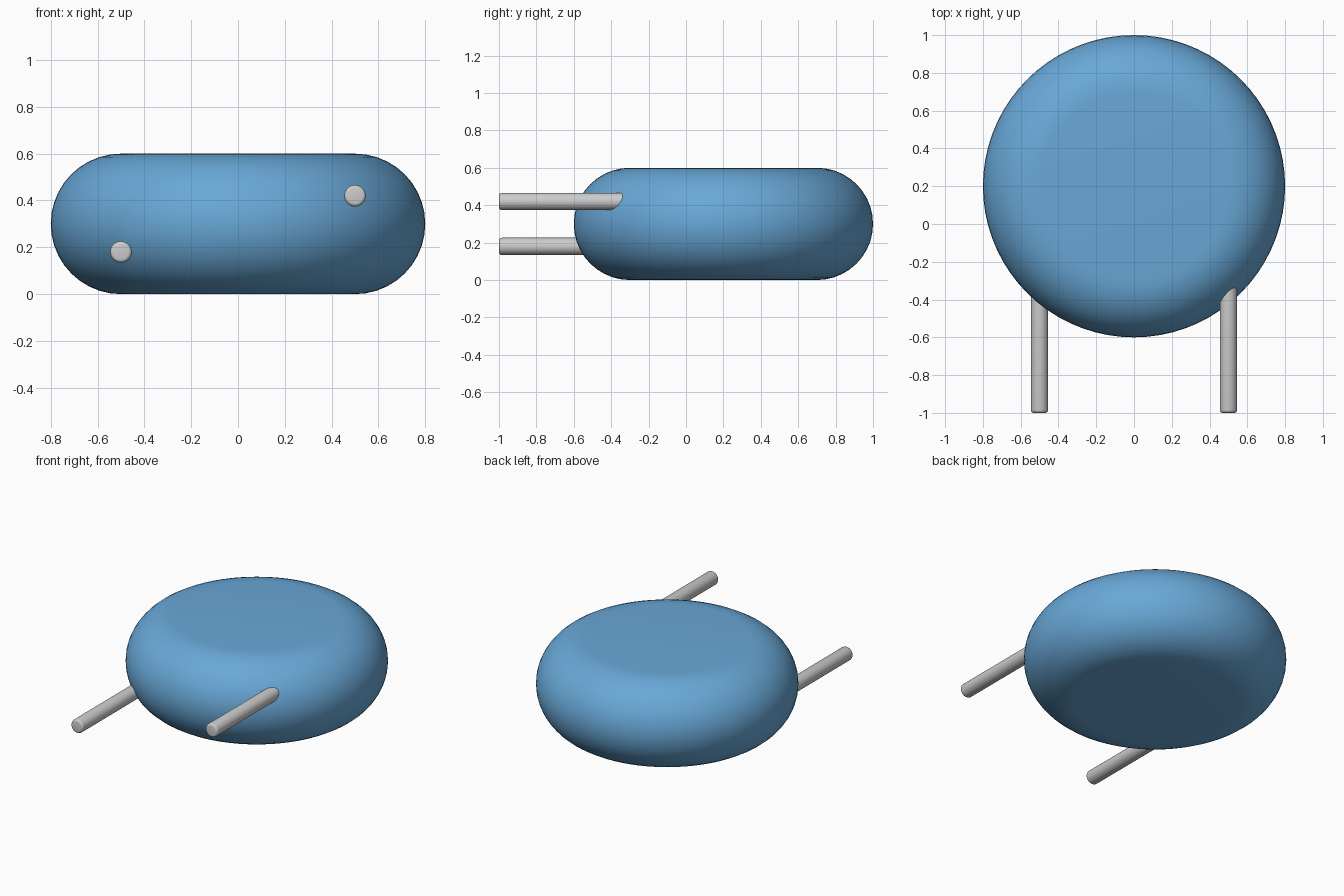
import bpy, bmesh, math
from mathutils import Matrix

if "Cube" in bpy.data.objects:
    bpy.data.objects.remove(bpy.data.objects["Cube"])


def lathe(name, profile, steps, matrix, angle):
    """Spin an (r, z) profile about z, then place it with matrix."""
    bm = bmesh.new()
    verts = [bm.verts.new((r, 0, z)) for r, z in profile]
    edges = [bm.edges.new(p) for p in zip(verts, verts[1:])]
    bmesh.ops.spin(bm, geom=verts + edges, cent=(0, 0, 0), axis=(0, 0, 1),
                   angle=math.tau, steps=steps, use_merge=False)
    bmesh.ops.remove_doubles(bm, verts=bm.verts, dist=1e-5)
    bmesh.ops.recalc_face_normals(bm, faces=bm.faces)
    bm.transform(matrix)
    mesh = bpy.data.meshes.new(name)
    bm.to_mesh(mesh)
    bm.free()
    obj = bpy.data.objects.new(name, mesh)
    bpy.context.collection.objects.link(obj)
    bpy.ops.object.select_all(action='DESELECT')
    obj.select_set(True)
    bpy.context.view_layer.objects.active = obj
    bpy.ops.object.shade_smooth_by_angle(angle=math.radians(angle))
    return obj


def arc(r, z, radius, start, end, n):
    return [(r + radius * math.cos(a), z + radius * math.sin(a))
            for a in (math.radians(start + (end - start) * i / n) for i in range(n + 1))]


# Round body: flat discs joined by a full half-round rim
rim = arc(0.5, 0.3, 0.3, -90, 90, 20)
body = lathe("round_body", [(0, 0)] + rim + [(0, 0.6)], 72,
             Matrix.Translation((0, 0.2, 0)), 30)
blue = bpy.data.materials.new("blue")
blue.diffuse_color = (0.14, 0.39, 0.68, 1)
blue.use_nodes = True
blue.node_tree.nodes["Principled BSDF"].inputs["Base Color"].default_value = blue.diffuse_color
body.data.materials.append(blue)

# Two grey rods pointing forward, at staggered heights, with softened tips
R, tip, length = 0.046, 0.015, 0.75
rod = [(0, 0), (R, 0)] + arc(R - tip, length - tip, tip, 0, 90, 4) + [(0, length)]
for name, x, z in (("left_rod", -0.5, 0.18), ("right_rod", 0.5, 0.42)):
    place = Matrix.Translation((x, length - 1, z)) @ Matrix.Rotation(math.pi / 2, 4, 'X')
    lathe(name, rod, 32, place, 40)
